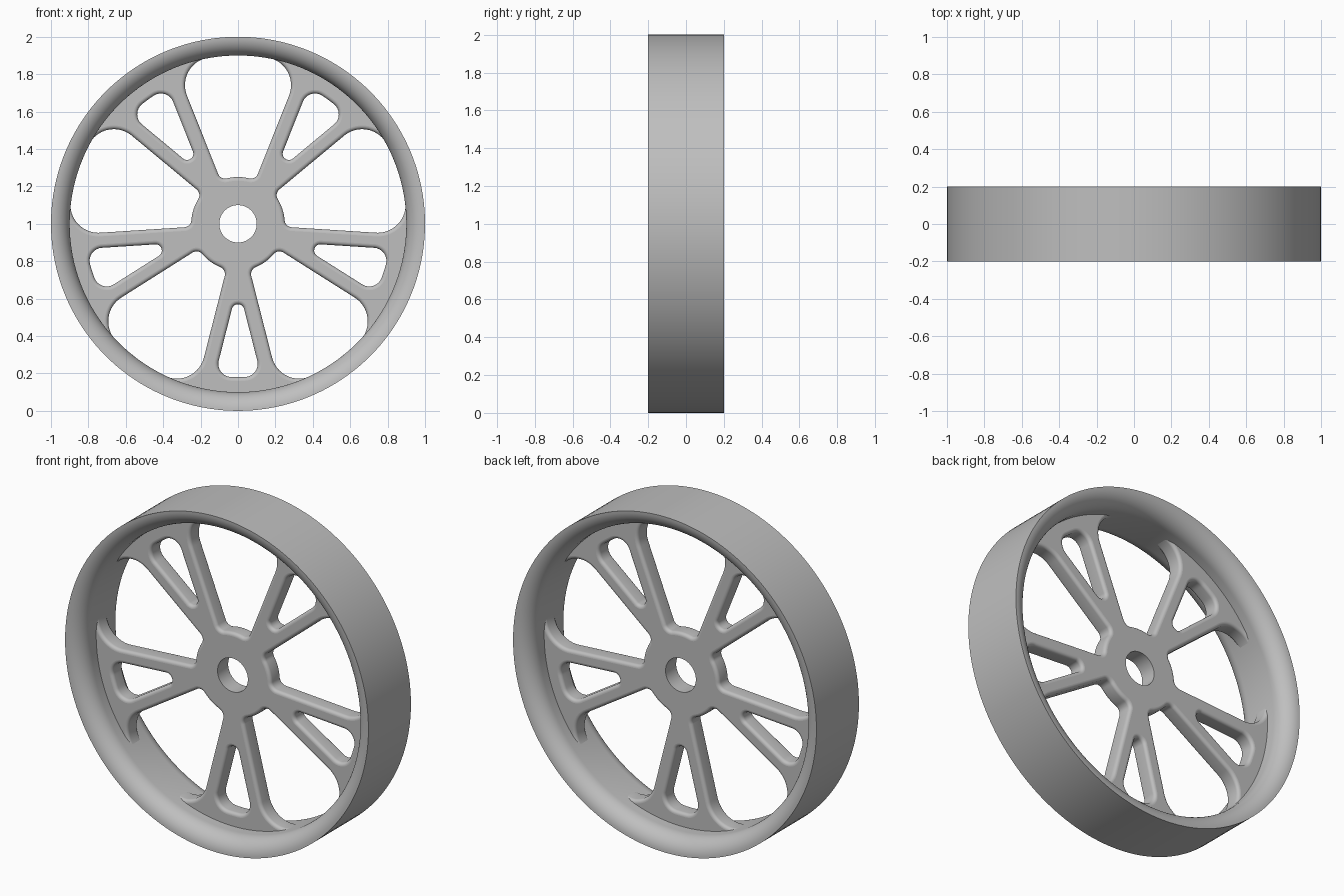
import bpy, bmesh, math
from mathutils import Vector, Matrix

if "Cube" in bpy.data.objects:
    bpy.data.objects.remove(bpy.data.objects["Cube"], do_unlink=True)

HALF_WIDTH = 0.2     # rim
HALF_THICK = 0.05    # spokes
ROUND = 0.02         # edge rounding of the openings
CENTRE = 1.0         # axle height

grey = bpy.data.materials.new("plain_grey")
grey.use_nodes = True
grey.diffuse_color = (0.52, 0.52, 0.52, 1)
grey.node_tree.nodes["Principled BSDF"].inputs["Base Color"].default_value = grey.diffuse_color


def finish(bm, name):
    bmesh.ops.recalc_face_normals(bm, faces=bm.faces[:])
    mesh = bpy.data.meshes.new(name)
    bm.to_mesh(mesh)
    bm.free()
    mesh.materials.append(grey)
    obj = bpy.data.objects.new(name, mesh)
    bpy.context.collection.objects.link(obj)
    bpy.ops.object.select_all(action='DESELECT')
    obj.select_set(True)
    bpy.context.view_layer.objects.active = obj
    bpy.ops.object.shade_smooth_by_angle(angle=math.radians(35))
    return obj


def angle_of(v):
    return math.atan2(v.y, v.x)


def arc(centre, radius, start, end, n):
    return [centre + radius * Vector((math.cos(a), math.sin(a)))
            for a in (start + (end - start) * i / n for i in range(n + 1))]


def mirrored(half):
    """Close a half outline that starts and ends on the vertical axis."""
    points = []
    for p in half:
        if not points or (p - points[-1]).length > 1e-4:
            points.append(p)
    return points + [Vector((-p.x, p.y)) for p in reversed(points[1:-1])]


def side_line(degrees):
    a = math.radians(degrees)
    return Vector((math.sin(a), math.cos(a))), Vector((-math.cos(a), math.sin(a)))


def fillet_centre(along, normal, gap, distance):
    return normal * gap + along * math.sqrt(distance ** 2 - gap ** 2)


ORIGIN, UP = Vector((0, 0)), math.pi / 2


def large_opening(hub=0.25, outer=0.903, small=0.04, big=0.15):
    along, normal = side_line(21.7)
    c1 = fillet_centre(along, normal, small, hub + small)
    c2 = fillet_centre(along, normal, big, outer - big)
    side = angle_of(-normal)
    return mirrored(arc(ORIGIN, hub, UP, angle_of(c1), 8)
                    + arc(c1, small, angle_of(-c1), side, 10)
                    + arc(c2, big, side, angle_of(c2), 20)
                    + arc(ORIGIN, outer, angle_of(c2), UP, 8))


def small_opening(inner=0.43, outer=0.82, big=0.07, offset=0.081):
    along, normal = side_line(14.3)
    tip = (inner * normal.y - offset) / (1 - normal.y)
    c2 = fillet_centre(along, normal, offset + big, outer - big)
    side = angle_of(-normal)
    return mirrored(arc(Vector((0, inner + tip)), tip, -UP, side, 10)
                    + arc(c2, big, side, angle_of(c2), 16)
                    + arc(ORIGIN, outer, angle_of(c2), UP, 4))


def grown(points, amount):
    """Offset a counter-clockwise outline outward."""
    result = []
    for i, p in enumerate(points):
        t = (p - points[i - 1]).normalized() + (points[(i + 1) % len(points)] - p).normalized()
        t.normalize()
        result.append(p + amount * Vector((t.y, -t.x)))
    return result


def circle(radius, n):
    return arc(ORIGIN, radius, 0, 2 * math.pi, n)[:-1]


# Rim: solid band with rounded inner edges
R_OUT, R_IN = 1.0, 0.9
depth = R_OUT - R_IN
front = [(R_OUT - depth * math.cos(a), -HALF_WIDTH + depth - depth * math.sin(a))
         for a in (UP * i / 12 for i in range(13))]
profile = front + [(r, -y) for r, y in reversed(front)]
bm = bmesh.new()
verts = [bm.verts.new((r, y, CENTRE)) for r, y in profile]
edges = [bm.edges.new((verts[i - 1], verts[i])) for i in range(len(verts))]
bmesh.ops.spin(bm, geom=verts + edges, cent=(0, 0, CENTRE), axis=(0, 1, 0),
               angle=2 * math.pi, steps=160, use_merge=True)
bmesh.ops.remove_doubles(bm, verts=bm.verts[:], dist=1e-5)
finish(bm, "rim")

# Spoke plate: hub, forked spokes and openings in one piece
bm = bmesh.new()
caps = {-1: [], 1: []}


def wall(outline, rounding):
    steps = 6 if rounding else 0
    levels = []
    for i in range(steps + 1):
        a = UP * i / steps if steps else 0
        levels.append((rounding * (1 - math.sin(a)),
                       -HALF_THICK + rounding * (1 - math.cos(a))))
    levels += [(g, -y) for g, y in reversed(levels)]
    rings = [[bm.verts.new((p.x, y, CENTRE + p.y)) for p in grown(outline, g)]
             for g, y in levels]
    n = len(outline)
    for a, b in zip(rings, rings[1:]):
        for i in range(n):
            bm.faces.new((a[i - 1], a[i], b[i], b[i - 1]))
    for key, ring in ((-1, rings[0]), (1, rings[-1])):
        caps[key] += [bm.edges.get((ring[i - 1], ring[i])) for i in range(n)]


wall(circle(0.95, 160), 0)
wall(circle(0.1, 64), 0)
for k in range(5):
    turn = 2 * math.pi * k / 5
    for outline, start in ((large_opening(), 0), (small_opening(), math.pi)):
        spin = Matrix.Rotation(start + turn, 2)
        wall([spin @ p for p in outline], ROUND)

for side, loop in caps.items():
    bmesh.ops.triangle_fill(bm, edges=loop, use_beauty=True, normal=(0, side, 0))
    for e in loop:
        e.smooth = False
finish(bm, "spoke_plate")
